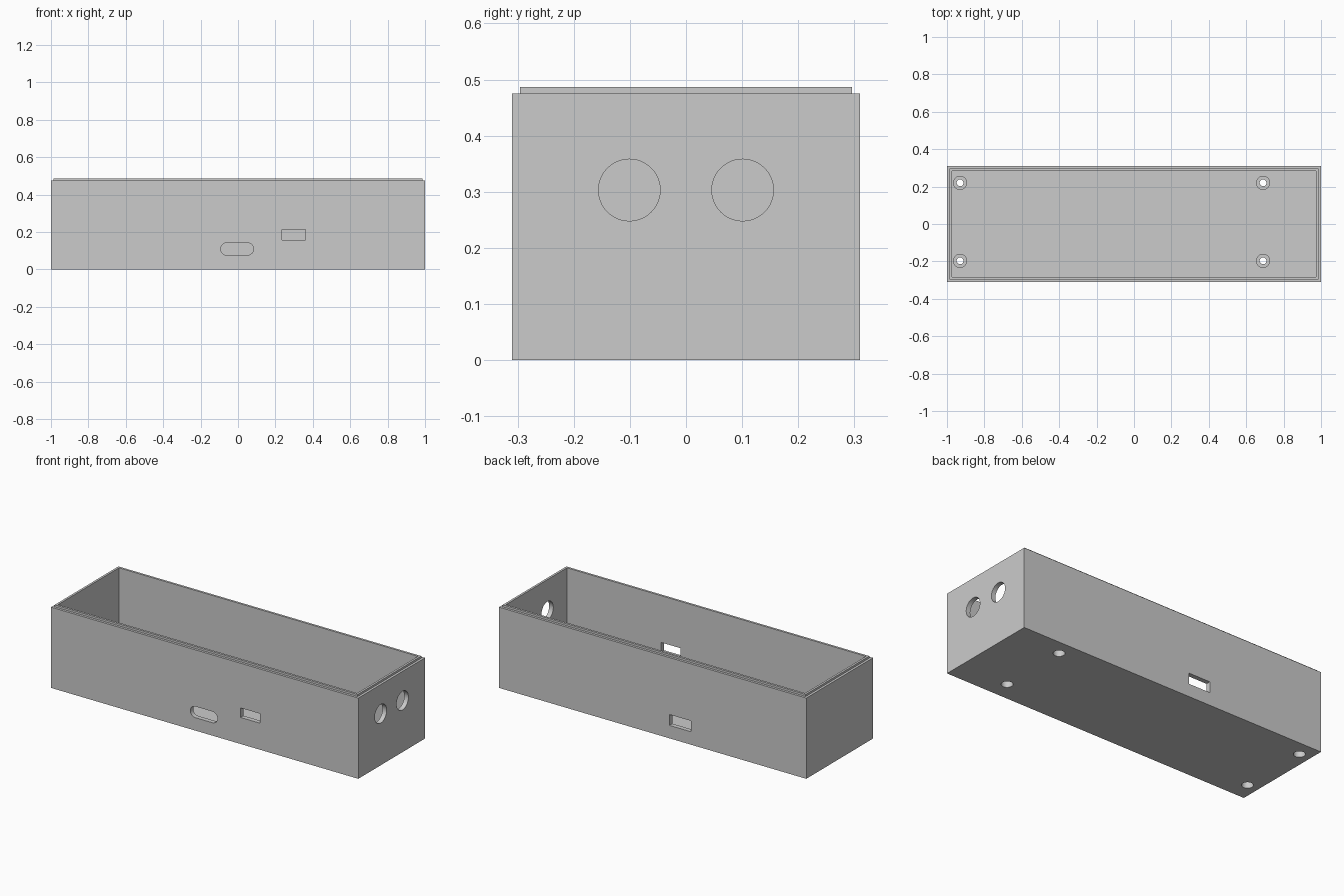
import bpy, bmesh, math
from mathutils import Matrix

cube = bpy.data.objects.get("Cube")
if cube:
    bpy.data.objects.remove(cube, do_unlink=True)

grey = bpy.data.materials.new("light grey plastic")
grey.use_nodes = True
colour = (0.6, 0.6, 0.6, 1)
grey.diffuse_color = colour
grey.node_tree.nodes["Principled BSDF"].inputs["Base Color"].default_value = colour

HX, HY = 1.0, 0.31          # half length and half depth
RIM, TOP = 0.475, 0.487     # outer wall and lip heights
STEP, WALL, FLOOR = 0.014, 0.027, 0.027


def finish(name, bm):
    bmesh.ops.recalc_face_normals(bm, faces=bm.faces)
    mesh = bpy.data.meshes.new(name)
    bm.to_mesh(mesh)
    bm.free()
    mesh.materials.append(grey)
    obj = bpy.data.objects.new(name, mesh)
    bpy.context.collection.objects.link(obj)
    return obj


def box(name, centre, size):
    bm = bmesh.new()
    bmesh.ops.create_cube(bm, size=1, matrix=Matrix.Translation(centre) @ Matrix.Diagonal((*size, 1)))
    return finish(name, bm)


def cylinder(name, centre, radius, depth, axis="Z"):
    turn = {"X": Matrix.Rotation(math.pi / 2, 4, "Y"),
            "Y": Matrix.Rotation(math.pi / 2, 4, "X"),
            "Z": Matrix.Identity(4)}[axis]
    bm = bmesh.new()
    bmesh.ops.create_cone(bm, cap_ends=True, segments=48, radius1=radius, radius2=radius,
                          depth=depth, matrix=Matrix.Translation(centre) @ turn)
    return finish(name, bm)


def combine(target, tool, operation):
    mod = target.modifiers.new(operation.lower(), "BOOLEAN")
    mod.operation, mod.object, mod.solver = operation, tool, "EXACT"
    bpy.context.view_layer.objects.active = target
    bpy.ops.object.modifier_apply(modifier=mod.name)
    bpy.data.objects.remove(tool, do_unlink=True)


# Open tray: nested rectangles bridged from the underside, over the lip, to the floor
bm = bmesh.new()
rings = []
for inset, z in ((0, 0), (0, RIM), (STEP, RIM), (STEP, TOP), (WALL, TOP), (WALL, FLOOR)):
    x, y = HX - inset, HY - inset
    rings.append([bm.verts.new(p) for p in ((-x, -y, z), (x, -y, z), (x, y, z), (-x, y, z))])
for a, b in zip(rings, rings[1:]):
    for i in range(4):
        j = (i + 1) % 4
        bm.faces.new((a[i], a[j], b[j], b[i]))
bm.faces.new(rings[0])
bm.faces.new(rings[-1])
case = finish("enclosure_tray", bm)

# Mounting bosses with screw holes, recessed from below
for x in (-0.93, 0.69):
    for y in (-0.197, 0.22):
        combine(case, cylinder("boss", (x, y, 0.045), 0.0375, 0.06), "UNION")
        combine(case, cylinder("screw_hole", (x, y, 0.05), 0.018, 0.2), "DIFFERENCE")
        combine(case, cylinder("screw_recess", (x, y, 0), 0.031, 0.09), "DIFFERENCE")

# Two round ports in the end wall
for y in (-0.101, 0.101):
    combine(case, cylinder("round_port", (HX, y, 0.303), 0.055, 0.2, "X"), "DIFFERENCE")

# Rounded slot and small window in the front wall
slot_x, slot_z, slot_r, slot_half = -0.005, 0.109, 0.033, 0.055
combine(case, box("slot_middle", (slot_x, -HY, slot_z), (2 * slot_half, 0.2, 2 * slot_r)), "DIFFERENCE")
for side in (-1, 1):
    combine(case, cylinder("slot_end", (slot_x + side * slot_half, -HY, slot_z),
                           slot_r, 0.2, "Y"), "DIFFERENCE")
combine(case, box("front_window", (0.297, -HY, 0.184), (0.126, 0.2, 0.056)), "DIFFERENCE")

# Window in the back wall
combine(case, box("back_window", (-0.18, HY, 0.108), (0.142, 0.2, 0.064)), "DIFFERENCE")

# Smooth the round holes, keeping the edges crisp
bpy.ops.object.select_all(action="DESELECT")
case.select_set(True)
bpy.context.view_layer.objects.active = case
bpy.ops.object.shade_smooth_by_angle(angle=math.radians(30))
